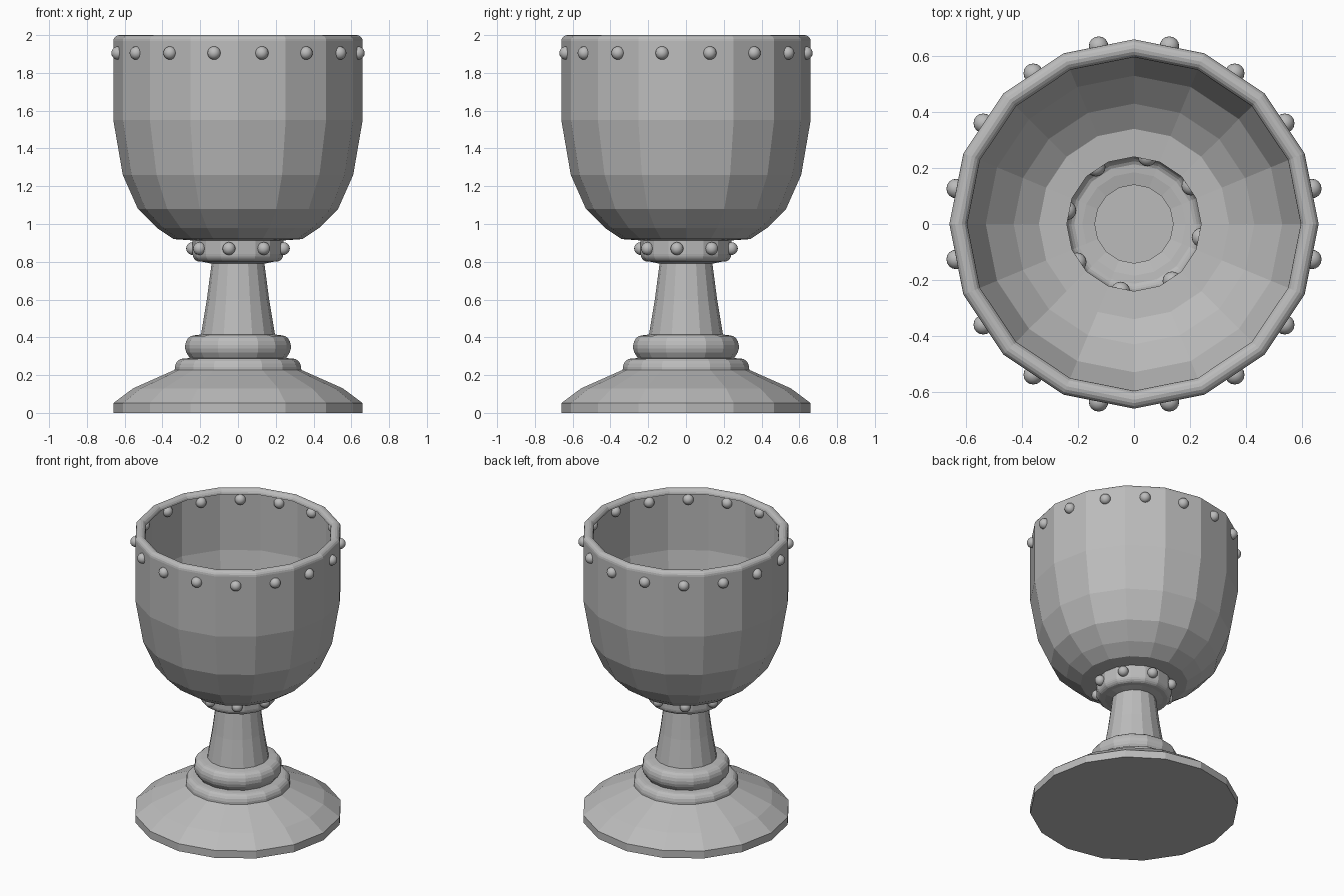
import bpy, bmesh, math

if "Cube" in bpy.data.objects:
    bpy.data.objects.remove(bpy.data.objects["Cube"])

SIDES = 16

metal = bpy.data.materials.new("grey metal")
metal.diffuse_color = (0.5, 0.5, 0.5, 1)
metal.use_nodes = True
metal.node_tree.nodes["Principled BSDF"].inputs["Base Color"].default_value = metal.diffuse_color


def finish(name, bm):
    me = bpy.data.meshes.new(name)
    bm.to_mesh(me)
    bm.free()
    me.materials.append(metal)
    ob = bpy.data.objects.new(name, me)
    bpy.context.collection.objects.link(ob)
    return ob


def lathe(name, profile, cap=False):
    """Spin a (radius, z) profile, listed from bottom to top, into a thin shell."""
    bm = bmesh.new()
    rings = []
    for r, z in profile:
        rings.append([bm.verts.new((r * math.cos(2 * math.pi * i / SIDES),
                                    r * math.sin(2 * math.pi * i / SIDES), z))
                      for i in range(SIDES)])
    for a, b in zip(rings, rings[1:]):
        for i in range(SIDES):
            j = (i + 1) % SIDES
            bm.faces.new((a[i], a[j], b[j], b[i]))
    if cap:
        bm.faces.new(rings[0][::-1])
    return finish(name, bm)


def arc(cx, cz, rx, rz, start, end, steps):
    """Profile points along an elliptical arc, angles in degrees."""
    pts = []
    for k in range(steps + 1):
        t = math.radians(start + (end - start) * k / steps)
        pts.append((cx + rx * math.cos(t), cz + rz * math.sin(t)))
    return pts


def beads(name, count, radius, z, size, offset):
    """Ring of smooth round studs."""
    bm = bmesh.new()
    for i in range(count):
        a = math.radians(offset) + 2 * math.pi * i / count
        new = bmesh.ops.create_uvsphere(bm, u_segments=16, v_segments=10, radius=size)
        bmesh.ops.translate(bm, verts=new["verts"],
                            vec=(radius * math.cos(a), radius * math.sin(a), z))
    for f in bm.faces:
        f.smooth = True
    return finish(name, bm)


# Wide foot, closed underneath
lathe("foot", [(0.66, 0), (0.66, 0.052), (0.555, 0.13), (0.335, 0.228)], cap=True)

# Two stacked rounded rings above the foot
lathe("lower_ring", [(0.335, 0.228)] + arc(0.29, 0.235, 0.045, 0.053, 10, 90, 4) + [(0.255, 0.29)])
lathe("upper_ring", [(0.255, 0.29)] + arc(0.235, 0.35, 0.045, 0.06, -50, 90, 7) + [(0.196, 0.415)])

# Tapered stem
lathe("stem", [(0.196, 0.415), (0.165, 0.6), (0.14, 0.79)])

# Collar under the bowl
lathe("collar", [(0.14, 0.79), (0.185, 0.80)] + arc(0.2, 0.84, 0.04, 0.04, -70, 0, 4)
      + [(0.24, 0.913)])

# Open thin-walled bowl with an inward-curling rim
lathe("bowl", [(0.24, 0.913), (0.34, 0.92), (0.43, 0.98), (0.53, 1.08), (0.61, 1.26), (0.66, 1.55)]
      + arc(0.628, 1.968, 0.032, 0.032, 0, 180, 8))

# Studs around the rim and collar
beads("rim_beads", 16, 0.648, 1.905, 0.035, 11.25)
beads("collar_beads", 8, 0.245, 0.87, 0.034, -11.25)
